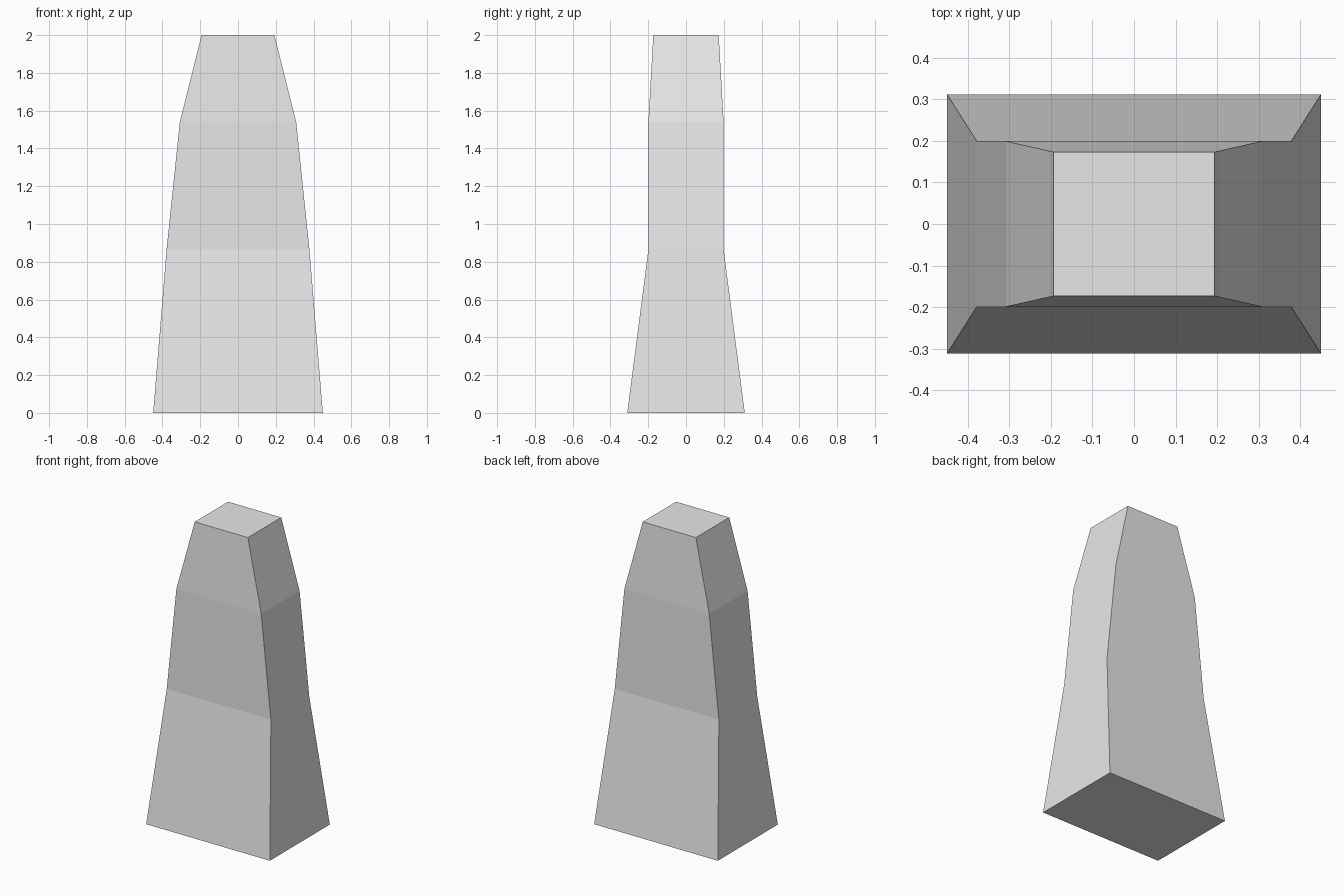
import bpy
import bmesh

if "Cube" in bpy.data.objects:
    bpy.data.objects.remove(bpy.data.objects["Cube"])

# Cross-sections of the tapered block: height, half width, half depth
SECTIONS = [
    (0.00, 0.449, 0.311),
    (0.865, 0.378, 0.199),
    (1.54, 0.308, 0.199),
    (2.00, 0.193, 0.173),
]

grey = bpy.data.materials.new("plain_grey")
grey.diffuse_color = (0.8, 0.8, 0.8, 1)
grey.use_nodes = True
grey.node_tree.nodes["Principled BSDF"].inputs["Base Color"].default_value = grey.diffuse_color

bm = bmesh.new()
rings = [[bm.verts.new((sx * w, sy * d, z))
          for sx, sy in ((-1, -1), (1, -1), (1, 1), (-1, 1))]
         for z, w, d in SECTIONS]

# Sloping sides between neighbouring sections
for low, high in zip(rings, rings[1:]):
    for i in range(4):
        j = (i + 1) % 4
        bm.faces.new((low[i], low[j], high[j], high[i]))

# Flat base and top
bm.faces.new(rings[0][::-1])
bm.faces.new(rings[-1])
bmesh.ops.recalc_face_normals(bm, faces=bm.faces)

mesh = bpy.data.meshes.new("tapered_pillar")
bm.to_mesh(mesh)
bm.free()
mesh.materials.append(grey)
pillar = bpy.data.objects.new("tapered_pillar", mesh)
bpy.context.collection.objects.link(pillar)
